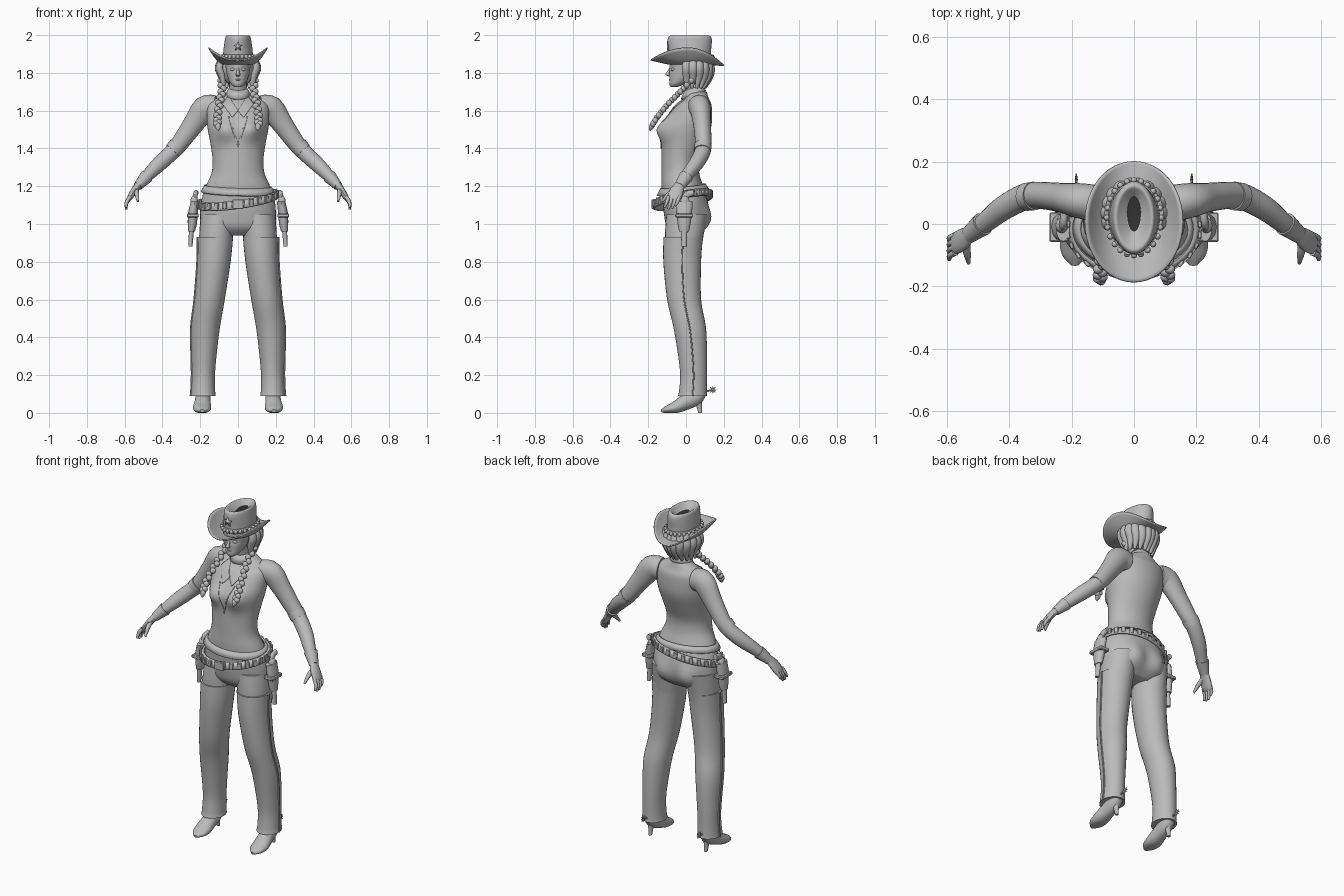
import bpy, bmesh, math
from math import sin, cos, pi, exp
from mathutils import Vector, Matrix
from mathutils.bvhtree import BVHTree

cube = bpy.data.objects.get("Cube")
if cube:
    bpy.data.objects.remove(cube, do_unlink=True)


def material(name, value):
    m = bpy.data.materials.new(name)
    m.use_nodes = True
    m.diffuse_color = (value, value, value, 1)
    m.node_tree.nodes["Principled BSDF"].inputs["Base Color"].default_value = (value, value, value, 1)
    return m


grey = material("plain grey", 0.5)
dark = material("dark grey", 0.03)


def finish(name, bm, mirror=False, solid=0, angle=40):
    bmesh.ops.recalc_face_normals(bm, faces=bm.faces)
    mesh = bpy.data.meshes.new(name)
    bm.to_mesh(mesh)
    bm.free()
    ob = bpy.data.objects.new(name, mesh)
    bpy.context.collection.objects.link(ob)
    mesh.materials.append(grey)
    mesh.materials.append(dark)
    bpy.ops.object.select_all(action="DESELECT")
    ob.select_set(True)
    bpy.context.view_layer.objects.active = ob
    bpy.ops.object.shade_smooth_by_angle(angle=math.radians(angle))
    if solid:
        ob.modifiers.new("thickness", "SOLIDIFY").thickness = solid
    if mirror:
        ob.modifiers.new("mirror", "MIRROR").use_mirror_merge = False
    return ob


def spline(rows, k):
    # Catmull-Rom resampling of tuples
    rows = [Vector(r) for r in rows]
    out = []
    for i in range(len(rows) - 1):
        a, b, c, d = rows[max(i - 1, 0)], rows[i], rows[i + 1], rows[min(i + 2, len(rows) - 1)]
        for j in range(k):
            t = j / k
            out.append(b + (c - a) * (t / 2) + (a * 2 - b * 5 + c * 4 - d) * (t * t / 2)
                       + (b * 3 - a - c * 3 + d) * (t ** 3 / 2))
    return out + [rows[-1]]


def loft(name, rows, n=24, k=4, flat=False, ref=(0, 1, 0), mirror=False, bumps=(), floor=False):
    # rows: x, y, z, two radii; flat keeps every section level
    rows = spline(rows, k)
    bm = bmesh.new()
    rings = []
    for i, r in enumerate(rows):
        if flat:
            u, v = Vector((1, 0, 0)), Vector((0, 1, 0))
        else:
            t = Vector((rows[min(i + 1, len(rows) - 1)] - rows[max(i - 1, 0)])[:3]).normalized()
            u = Vector(ref)
            u = (u - t * u.dot(t)).normalized()
            v = t.cross(u)
        ring = []
        for j in range(n):
            a = 2 * pi * j / n
            p = Vector(r[:3]) + u * (r[3] * cos(a)) + v * (r[4] * sin(a))
            for bx, bz, sx, sz, amount, side in bumps:
                facing = max(0, side * (p.y - r[1]) / r[4])
                p.y += side * amount * facing ** 0.5 * exp(-((abs(p.x) - bx) / sx) ** 2 - ((p.z - bz) / sz) ** 2)
            if floor:
                p.z = max(p.z, 0)
            ring.append(bm.verts.new(p))
        rings.append(ring)
    for a, b in zip(rings, rings[1:]):
        for j in range(n):
            bm.faces.new((a[j], a[j - 1], b[j - 1], b[j]))
    bm.faces.new(rings[0])
    cap = bm.faces.new(rings[-1])
    cap.material_index = 1 if name == "hat_crown" else 0
    return finish(name, bm, mirror)


def ball(name, at, size, mirror=False):
    bm = bmesh.new()
    bmesh.ops.create_uvsphere(bm, u_segments=16, v_segments=10, radius=1,
                              matrix=Matrix.Translation(at) @ Matrix.Diagonal((*size, 1)))
    return finish(name, bm, mirror)


def box(name, at, size, turn=0, mirror=False):
    bm = bmesh.new()
    bmesh.ops.create_cube(bm, matrix=Matrix.Translation(at) @ Matrix.Rotation(turn, 4, "Z")
                          @ Matrix.Diagonal((*size, 1)))
    bmesh.ops.bevel(bm, geom=bm.edges[:], offset=min(size) * 0.2, segments=1, affect="EDGES")
    return finish(name, bm, mirror)


def band(name, cy, rx, ry, z, height, slope=(0, 0), flare=0.0, thick=0.01, n=48):
    bm = bmesh.new()
    rows = []
    for s in (-0.5, 0.5):
        ring = []
        for j in range(n):
            a = 2 * pi * j / n
            x, y = (rx + flare * s) * cos(a), cy + (ry + flare * s) * sin(a)
            ring.append(bm.verts.new((x, y, z + s * height + slope[0] * x + slope[1] * y)))
        rows.append(ring)
    for j in range(n):
        bm.faces.new((rows[0][j - 1], rows[0][j], rows[1][j], rows[1][j - 1]))
    return finish(name, bm, solid=thick)


# Torso and hips
torso = loft("torso", [
    (0, .06, 1.70, .055, .05), (0, .055, 1.665, .12, .065), (0, .04, 1.63, .16, .095),
    (0, .018, 1.56, .165, .12), (0, 0, 1.5, .16, .13), (0, -.015, 1.42, .145, .115),
    (0, -.03, 1.34, .135, .1), (0, -.03, 1.27, .14, .1), (0, -.02, 1.2, .17, .11),
    (0, -.005, 1.12, .195, .118), (0, 0, 1.04, .2, .115), (0, 0, .98, .19, .1), (0, 0, .94, .12, .06)],
    n=48, flat=True, bumps=[(.075, 1.5, .05, .06, .04, -1), (.085, 1.03, .06, .07, .03, 1)])
loft("neck", [(0, .06, 1.62, .06, .055), (0, .045, 1.69, .048, .048), (0, .02, 1.78, .046, .05)], flat=True)

# Shirt front: open edge and collar flaps laid over the chest
tree = BVHTree.FromPolygons([v.co for v in torso.data.vertices], [p.vertices[:] for p in torso.data.polygons])


def chest_patch(name, corners, n=10):
    a, b, c, d = [Vector((x, 0, z)) for x, z in corners]
    bm = bmesh.new()
    grid = {}
    for i in range(n + 1):
        for j in range(n + 1):
            p = a.lerp(b, i / n).lerp(d.lerp(c, i / n), j / n)
            hit = tree.ray_cast(Vector((p.x, -1, p.z)), Vector((0, 1, 0)))[0]
            grid[i, j] = bm.verts.new((p.x, (hit.y if hit else .02) - .004, p.z))
    for i in range(n):
        for j in range(n):
            bm.faces.new((grid[i, j], grid[i + 1, j], grid[i + 1, j + 1], grid[i, j + 1]))
    finish(name, bm, mirror=True, solid=.005)


chest_patch("shirt_edge", [(0, 1.40), (.052, 1.57), (.046, 1.57), (0, 1.425)])
chest_patch("collar_flap", [(0, 1.6), (.03, 1.565), (.085, 1.64), (.05, 1.68)])
band("neck_scarf", .04, .058, .058, 1.69, .04, (0, .3), -.02)

# Legs, chaps and side seams
leg = [(.12, -.015, .93, .094, .104), (.127, -.02, .8, .088, .1), (.15, -.01, .6, .08, .09),
       (.172, .02, .45, .076, .086), (.18, .035, .3, .066, .076), (.183, .04, .2, .061, .071),
       (.184, .037, .12, .063, .073), (.184, .035, .09, .066, .077)]
loft("thigh", [(.105, .005, 1.05, .092, .11), (.115, -.008, .95, .09, .103), (.12, -.015, .85, .085, .095)],
     flat=True, mirror=True)
loft("chaps_leg", leg, n=32, flat=True, mirror=True)
loft("chaps_seam", [(x + rx, y, z, .004, .006) for x, y, z, rx, ry in leg], n=8, mirror=True)

# Heeled boots with spurs
loft("boot", [(.185, .085, .11, .035, .03), (.185, .05, .085, .04, .045), (.187, 0, .058, .042, .042),
              (.19, -.055, .03, .048, .032), (.19, -.1, .018, .04, .02), (.19, -.132, .01, .012, .008)],
     ref=(1, 0, 0), mirror=True, floor=True)
loft("boot_heel", [(.185, .055, .09, .03, .035), (.185, .068, .045, .015, .017), (.185, .075, 0, .01, .01)],
     n=12, flat=True, mirror=True)
loft("spur_arm", [(.185, .09, .11, .006, .006), (.185, .14, .122, .004, .004)], n=8, ref=(1, 0, 0), mirror=True)
for i in range(4):
    a = i * pi / 4
    d = Vector((0, cos(a), sin(a))) * .02
    c = Vector((.185, .142, .122))
    loft("spur_rowel", [(*(c - d), .002, .002), (*c, .005, .005), (*(c + d), .002, .002)],
         n=6, k=1, ref=(1, 0, 0), mirror=True)

# Arms, gloves and fingers
loft("arm", [(.12, .065, 1.615, .06, .065), (.175, .075, 1.61, .056, .068), (.235, .085, 1.53, .047, .056),
             (.31, .092, 1.425, .043, .046), (.355, .085, 1.375, .042, .042), (.42, .05, 1.315, .039, .04),
             (.48, .002, 1.255, .032, .032), (.53, -.035, 1.2, .025, .021)], n=24, mirror=True)
loft("sleeve_hem", [(.32, .09, 1.415, .046, .048), (.345, .087, 1.387, .045, .046)], mirror=True)
loft("glove_cuff", [(.485, 0, 1.25, .038, .037), (.53, -.035, 1.2, .028, .024)], mirror=True)
loft("palm", [(.525, -.03, 1.21, .025, .02), (.55, -.05, 1.175, .036, .018), (.572, -.062, 1.14, .036, .015),
              (.58, -.066, 1.125, .03, .01)], n=16, mirror=True)
for i in range(4):
    y = -.035 - .019 * i
    drop = (.045, .06, .062, .052)[i]
    loft("finger", [(.572, y, 1.145, .01, .011), (.59, y - .01, 1.14 - drop * .5, .009, .01),
                    (.592, y - .022, 1.14 - drop, .006, .006)], n=10, mirror=True)
loft("thumb", [(.54, -.055, 1.185, .014, .014), (.535, -.095, 1.155, .012, .012), (.53, -.125, 1.12, .006, .006)],
     n=10, ref=(1, 0, 0), mirror=True)

# Head and face
loft("head", [(0, -.065, 1.724, .014, .014), (0, -.048, 1.74, .036, .04), (0, -.018, 1.775, .054, .07),
              (0, 0, 1.82, .064, .088), (0, .01, 1.88, .07, .09), (0, .015, 1.92, .06, .08)],
     n=40, flat=True, bumps=[(.028, 1.818, .014, .012, -.01, -1)])
loft("nose", [(0, -.08, 1.83, .005, .006), (0, -.093, 1.805, .008, .009), (0, -.097, 1.79, .012, .012),
              (0, -.082, 1.78, .008, .006)], n=12, flat=True)
ball("eye", (.028, -.069, 1.818), (.013, .012, .008), True)
ball("upper_lip", (0, -.082, 1.764), (.018, .009, .005))
ball("lower_lip", (0, -.079, 1.755), (.014, .009, .006))

# Hair: back mass, wavy locks and two braids
ball("hair_back", (0, .065, 1.81), (.085, .078, .085))
for i in range(6):
    a = -.35 + i * .36
    x, y = cos(a), sin(a)
    loft("hair_lock", [(x * .082, .035 + y * .085, 1.885, .018, .014), (x * .105, .035 + y * .1, 1.83, .024, .018),
                       (x * .09, .035 + y * .095, 1.78, .02, .016), (x * .08, .03 + y * .07, 1.72, .008, .008)],
         n=12, ref=(-y, x, 0), mirror=True)
braid = spline([(.085, .03, 1.76), (.085, -.03, 1.70), (.098, -.09, 1.64), (.108, -.145, 1.575), (.108, -.175, 1.53)], 4)
for i, p in enumerate(braid):
    side = .007 * (-1) ** i
    ball("braid_strand", (p.x + side, p.y, p.z), (.017, .015, .017), True)
loft("braid_tail", [(.108, -.17, 1.535, .012, .012), (.106, -.183, 1.515, .016, .014), (.104, -.192, 1.495, .004, .004)],
     n=10, mirror=True, ref=(1, 0, 0))

# Hat: curled brim, dented crown, beaded band and star
bm = bmesh.new()
rings = []
for i in range(9):
    s = i / 8
    ring = []
    for j in range(48):
        a = 2 * pi * j / 48
        z = 1.85 + .085 * s ** 1.6 * cos(a) ** 2 + (.022 if sin(a) < 0 else -.008) * s * sin(a) ** 2
        ring.append(bm.verts.new(((.076 + .076 * s) * cos(a), .02 - .012 * s + (.108 + .086 * s) * sin(a), z)))
    rings.append(ring)
for a, b in zip(rings, rings[1:]):
    for j in range(48):
        bm.faces.new((a[j - 1], a[j], b[j], b[j - 1]))
finish("hat_brim", bm, solid=.007)
loft("hat_crown", [(0, .02, 1.845, .08, .112), (0, .02, 1.91, .078, .112), (0, .02, 1.965, .071, .117),
                   (0, .02, 1.99, .066, .113), (0, .02, 1.997, .057, .1), (0, .025, 1.985, .042, .08),
                   (0, .032, 1.968, .022, .056)], n=40, flat=True)
band("hat_band", .02, .082, .115, 1.885, .025, thick=.005)
for i in range(24):
    a = 2 * pi * i / 24
    ball("hat_bead", (.087 * cos(a), .02 + .12 * sin(a), 1.885), (.01, .01, .012))
bm = bmesh.new()
points = []
for i in range(10):
    a, r = pi / 2 + i * pi / 5, .028 if i % 2 == 0 else .011
    points.append(bm.verts.new((r * cos(a), -.1, 1.94 + r * sin(a))))
bm.faces.new(points)
finish("hat_star", bm, solid=.008)

# Belts, buckle and cartridges
band("waist_belt", -.015, .188, .13, 1.185, .035, (-.03, .1), -.02)
band("gun_belt", -.018, .209, .152, 1.135, .04, (.13, .18), -.015, .012)
box("buckle", (0, -.175, 1.105), (.06, .016, .05))
for i in range(28):
    a = 2 * pi * (i + .5) / 28
    x, y = .212 * cos(a), -.018 + .154 * sin(a)
    box("cartridge_loop", (x, y, 1.135 + .13 * x + .18 * y), (.012, .022, .036), a)

# Holsters with pistols
loft("holster", [(.228, -.01, 1.12, .022, .046), (.238, -.01, 1.06, .026, .042), (.242, -.01, 1.0, .024, .034),
                 (.246, -.01, .96, .018, .026)], n=16, flat=True, mirror=True)
box("holster_strap", (.24, -.01, 1.045), (.062, .094, .02), mirror=True)
loft("pistol_barrel", [(.245, -.01, .99, .014, .018), (.252, -.01, .88, .011, .014)], n=12, k=1, flat=True, mirror=True)
ball("pistol_cylinder", (.232, -.005, 1.12), (.02, .024, .03), True)
loft("pistol_grip", [(.23, -.01, 1.12, .012, .018), (.226, .005, 1.155, .013, .018), (.222, .04, 1.165, .013, .016)],
     n=12, ref=(1, 0, 0), mirror=True)
